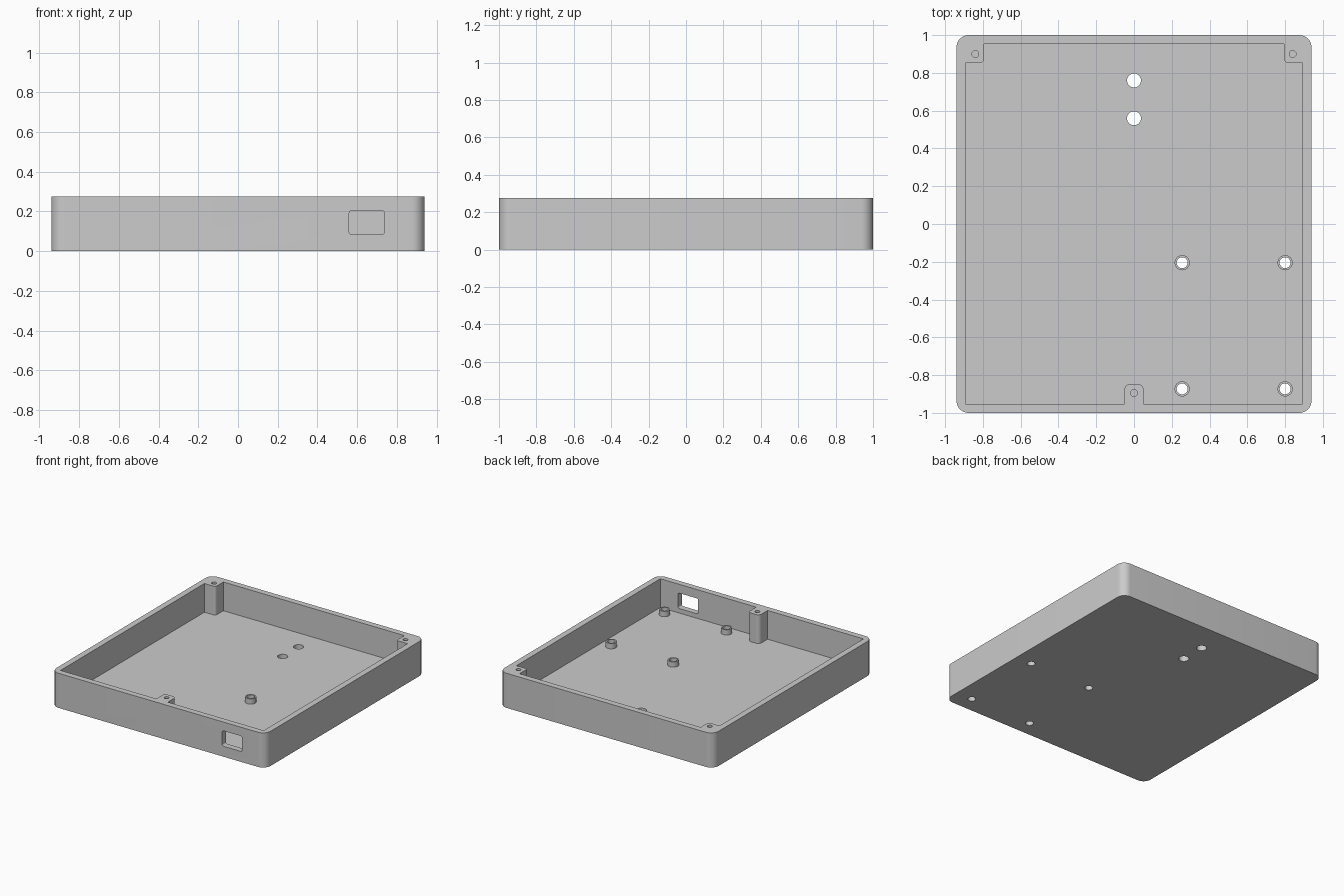
import bpy, bmesh, math
from mathutils import Vector, Matrix

cube = bpy.data.objects.get("Cube")
if cube:
    bpy.data.objects.remove(cube, do_unlink=True)

W, D, H = 0.94, 1.0, 0.275      # half width, half depth, height
WALL, FLOOR = 0.048, 0.047

grey = bpy.data.materials.new("plain grey")
grey.use_nodes = True
grey.diffuse_color = (0.6, 0.6, 0.6, 1)
grey.node_tree.nodes["Principled BSDF"].inputs["Base Color"].default_value = (0.6, 0.6, 0.6, 1)


def rounded(corners, steps=10):
    """Outline from (x, y, radius) corners, with arcs at rounded ones."""
    pts = []
    for i, (x, y, r) in enumerate(corners):
        p = Vector((x, y))
        if r == 0:
            pts.append(p)
            continue
        a = (Vector(corners[i - 1][:2]) - p).normalized()
        b = (Vector(corners[(i + 1) % len(corners)][:2]) - p).normalized()
        centre = p + (a + b) * r
        for k in range(steps + 1):
            t = k / steps * math.pi / 2
            pts.append(centre - b * r * math.cos(t) - a * r * math.sin(t))
    return pts


def circle(x, y, r, n=40):
    return [Vector((x + r * math.cos(2 * math.pi * k / n),
                    y + r * math.sin(2 * math.pi * k / n))) for k in range(n)]


def prism(name, outline, z0, z1, turn=None):
    bm = bmesh.new()
    face = bm.faces.new([bm.verts.new((p.x, p.y, z0)) for p in outline])
    ext = bmesh.ops.extrude_face_region(bm, geom=[face])
    moved = [v for v in ext["geom"] if isinstance(v, bmesh.types.BMVert)]
    bmesh.ops.translate(bm, verts=moved, vec=(0, 0, z1 - z0))
    if turn:
        bm.transform(turn)
    bmesh.ops.recalc_face_normals(bm, faces=bm.faces)
    mesh = bpy.data.meshes.new(name)
    bm.to_mesh(mesh)
    bm.free()
    mesh.materials.append(grey)
    obj = bpy.data.objects.new(name, mesh)
    bpy.context.collection.objects.link(obj)
    return obj


def cut(obj, tool, operation="DIFFERENCE"):
    mod = obj.modifiers.new("cut", "BOOLEAN")
    mod.operation, mod.solver, mod.object = operation, "EXACT", tool
    bpy.context.view_layer.update()
    result = bpy.data.meshes.new_from_object(
        obj.evaluated_get(bpy.context.evaluated_depsgraph_get()))
    obj.modifiers.clear()
    obj.data = result
    bpy.data.objects.remove(tool, do_unlink=True)


# Tray body with rounded vertical corners
R = 0.065
tray = prism("tray", rounded([(-W, -D, R), (W, -D, R), (W, D, R), (-W, D, R)]), 0, H)

# Cavity, leaving two rear corner posts and a front middle post
ix, iy = W - WALL, D - WALL
px, py = 0.795, 0.853
half = [(0.05, -iy, 0), (0.05, -0.848, 0.028)]
right = [(ix, -iy, 0), (ix, py, 0), (px, py, 0.02), (px, iy, 0)]
left = [(-x, y, r) for x, y, r in reversed(right)]
notch = [(-x, y, r) for x, y, r in half] + half[::-1]
cut(tray, prism("cavity", rounded(notch + right + left), FLOOR, H + 0.1))

# Short standoffs for a circuit board, fused to the floor
standoffs = [(x, y) for x in (0.255, 0.8) for y in (-0.205, -0.873)]
for x, y in standoffs:
    cut(tray, prism("standoff", circle(x, y, 0.04), FLOOR - 0.02, FLOOR + 0.042), "UNION")

# Through holes in the standoffs and floor
for x, y, r in [(x, y, 0.029) for x, y in standoffs] + [(0, 0.76, 0.037), (0, 0.56, 0.037)]:
    cut(tray, prism("hole", circle(x, y, r), -0.1, H))

# Blind screw holes in the posts
for x, y in ((-0.84, 0.9), (0.84, 0.9), (0, -0.895)):
    cut(tray, prism("screw_hole", circle(x, y, 0.018, 24), FLOOR + 0.02, H + 0.1))

# Socket opening in the front wall
r = 0.014
opening = rounded([(0.56, 0.083, r), (0.737, 0.083, r), (0.737, 0.205, r), (0.56, 0.205, r)], 6)
cut(tray, prism("opening", opening, 0.9, 1.1, Matrix.Rotation(math.pi / 2, 4, "X")))

# Smooth curved walls, keep edges sharp
bpy.ops.object.select_all(action="DESELECT")
tray.select_set(True)
bpy.context.view_layer.objects.active = tray
bpy.ops.object.shade_smooth_by_angle(angle=math.radians(30))
